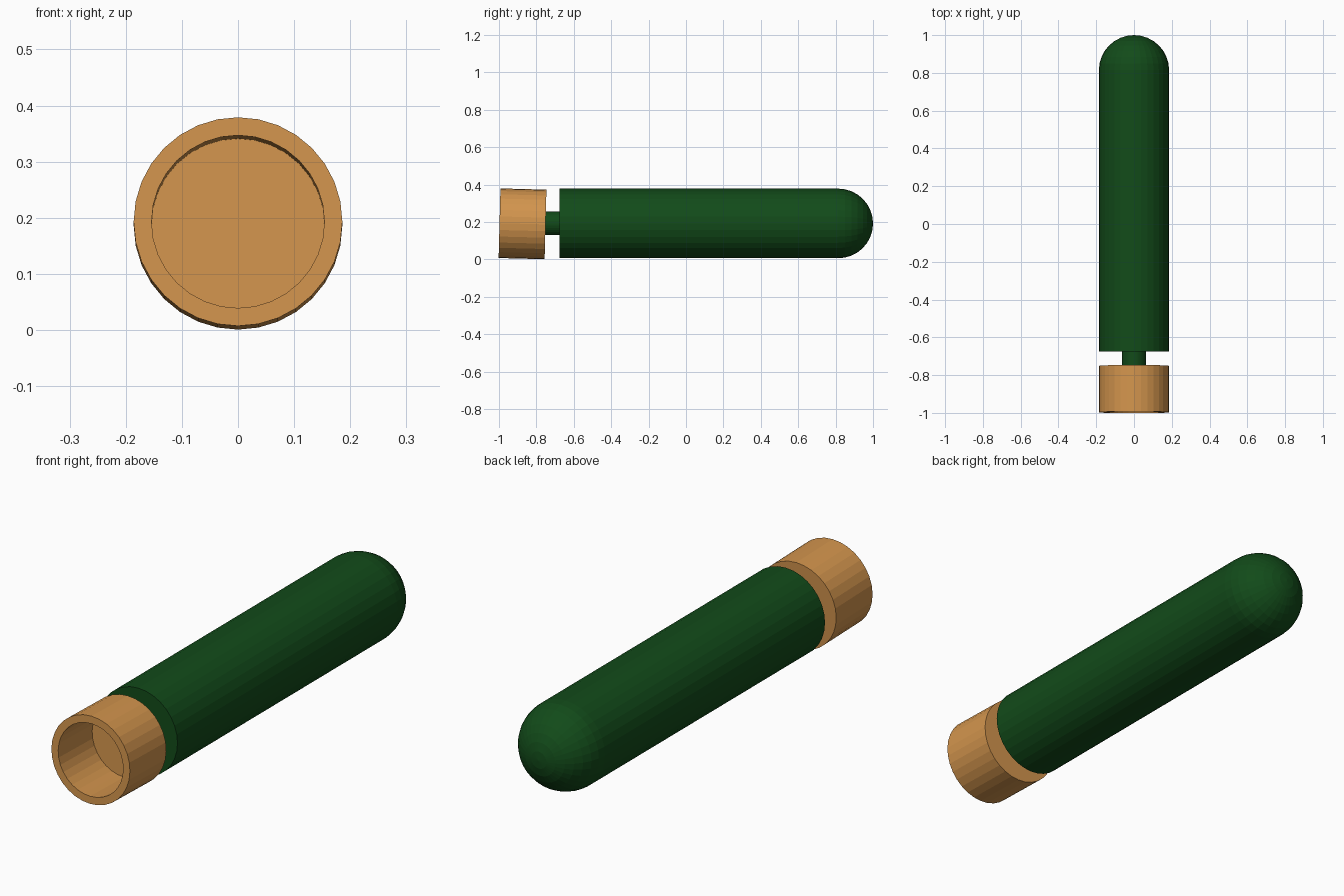
import bpy, bmesh, math

if "Cube" in bpy.data.objects:
    bpy.data.objects.remove(bpy.data.objects["Cube"])

SEGS = 32


def material(name, rgb):
    m = bpy.data.materials.new(name)
    m.diffuse_color = (*rgb, 1)
    m.use_nodes = True
    m.node_tree.nodes["Principled BSDF"].inputs["Base Color"].default_value = m.diffuse_color
    return m


def lathe(name, profile, center, mat, tilt=0.0):
    """Revolve (radius, y) points about the y axis; radius 0 makes a pole."""
    bm = bmesh.new()
    rings = []
    for r, y in profile:
        if r < 1e-6:
            rings.append([bm.verts.new((0, y, 0))])
        else:
            rings.append([bm.verts.new((r * math.sin(2 * math.pi * i / SEGS), y,
                                        r * math.cos(2 * math.pi * i / SEGS)))
                          for i in range(SEGS)])
    for a, b in zip(rings, rings[1:]):
        for i in range(SEGS):
            j = (i + 1) % SEGS
            if len(a) == 1:
                bm.faces.new((a[0], b[j], b[i]))
            elif len(b) == 1:
                bm.faces.new((a[i], a[j], b[0]))
            else:
                bm.faces.new((a[i], a[j], b[j], b[i]))
    # flat discs close any open ends
    for ring in (rings[0], rings[-1]):
        if len(ring) > 1:
            bm.faces.new(ring)
    bmesh.ops.recalc_face_normals(bm, faces=bm.faces)
    me = bpy.data.meshes.new(name)
    bm.to_mesh(me)
    bm.free()
    me.materials.append(mat)
    ob = bpy.data.objects.new(name, me)
    ob.location = center
    ob.rotation_euler.x = tilt
    bpy.context.collection.objects.link(ob)
    return ob


green = material("dark_green", (0.006, 0.07, 0.01))
tan = material("tan", (0.65, 0.3, 0.075))

R = 0.186

# long body with a half-sphere end
dome = [(R * math.cos(a), 0.814 + R * math.sin(a))
        for a in (math.pi / 2 * k / 8 for k in range(9))]
lathe("body", [(R, -0.675)] + dome, (0, 0, 0.192), green)

# thin neck joining body and cup
lathe("neck", [(0.063, -0.76), (0.063, -0.67)], (0, 0, 0.192), green)

# hollow cup, open to the front and tipped very slightly
lathe("cup", [(0.154, 0.107), (0.154, -0.123), (R, -0.123), (R, 0.123)],
      (0, -0.874, 0.190), tan, tilt=math.radians(-1.5))
